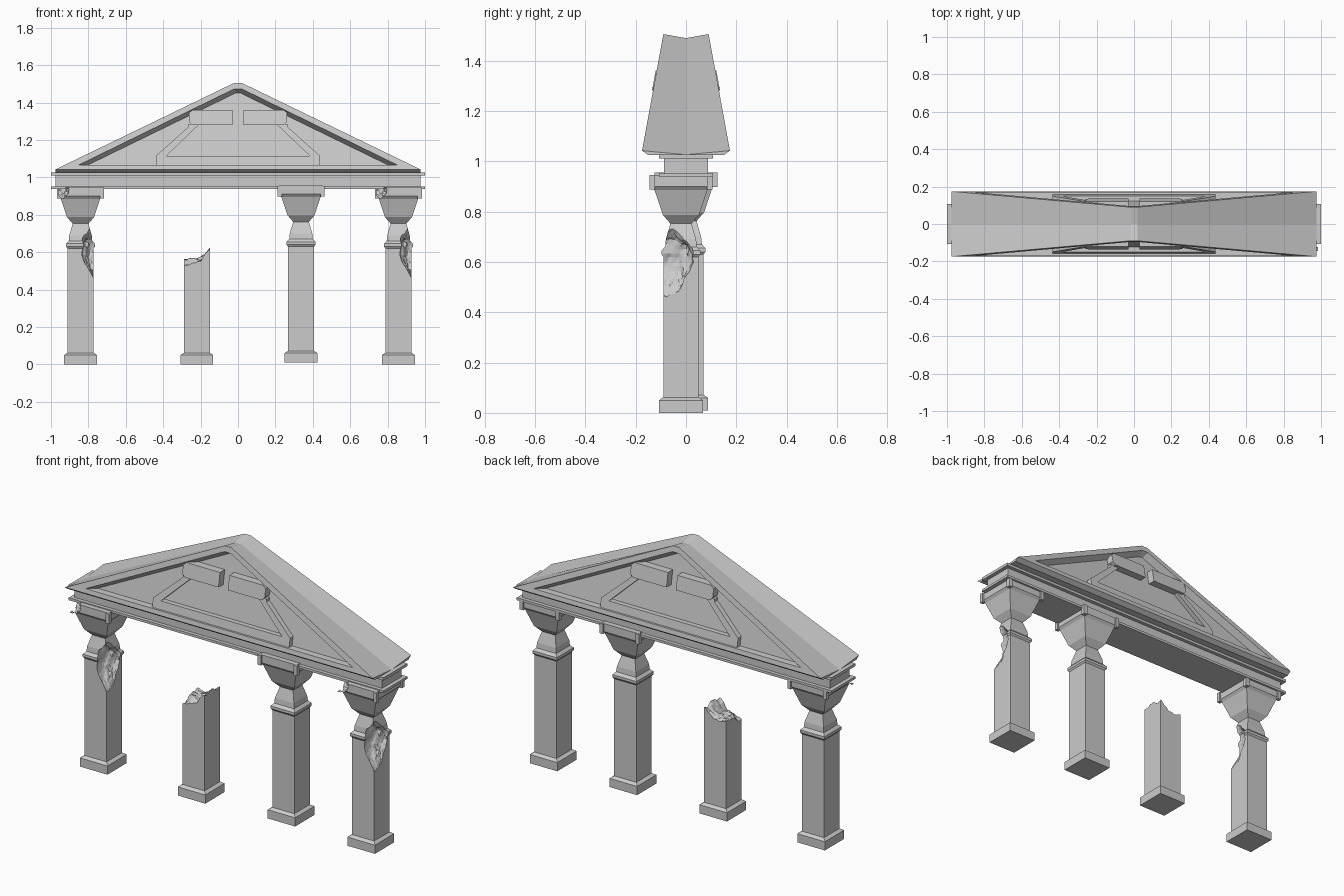
import bpy, bmesh
from mathutils import Vector, noise

if "Cube" in bpy.data.objects:
    bpy.data.objects.remove(bpy.data.objects["Cube"])


def finish(name, bm, loc=(0, 0, 0)):
    bmesh.ops.recalc_face_normals(bm, faces=bm.faces)
    me = bpy.data.meshes.new(name)
    bm.to_mesh(me)
    bm.free()
    ob = bpy.data.objects.new(name, me)
    ob.location = loc
    bpy.context.collection.objects.link(ob)
    return ob


def add_box(bm, x0, x1, y0, y1, z0, z1):
    vs = bmesh.ops.create_cube(bm, size=1)["verts"]
    for v in vs:
        v.co = Vector(((x0 + x1) / 2 + v.co.x * (x1 - x0),
                       (y0 + y1) / 2 + v.co.y * (y1 - y0),
                       (z0 + z1) / 2 + v.co.z * (z1 - z0)))


def square_stack(bm, profile):
    """Closed square tower through (half width, height) pairs."""
    rings = [[bm.verts.new((sx * h, sy * h, z)) for sx, sy in
              ((-1, -1), (1, -1), (1, 1), (-1, 1))] for h, z in profile]
    for a, b in zip(rings, rings[1:]):
        for i in range(4):
            j = (i + 1) % 4
            bm.faces.new((a[i], a[j], b[j], b[i]))
    bm.faces.new(rings[0][::-1])
    bm.faces.new(rings[-1])


def cut(ob, cutter):
    mod = ob.modifiers.new("break", 'BOOLEAN')
    mod.operation = 'DIFFERENCE'
    mod.solver = 'EXACT'
    mod.use_self = True
    mod.object = cutter
    cutter.hide_render = True
    bpy.context.view_layer.objects.active = ob
    bpy.ops.object.modifier_apply(modifier=mod.name)
    bpy.data.objects.remove(cutter)


def rock(center, radii, seed):
    """Noisy ellipsoid cutter, narrower towards the bottom."""
    bm = bmesh.new()
    bmesh.ops.create_icosphere(bm, subdivisions=4, radius=1)
    for v in bm.verts:
        n = v.co.copy()
        k = 1 + 0.16 * noise.noise(n * 2.5 + Vector((seed, 0, 0))) + 0.07 * noise.noise(n * 7)
        taper = 1 + 0.25 * min(n.z, 0.4)
        v.co = Vector((center[0] + n.x * radii[0] * k * taper,
                       center[1] + n.y * radii[1] * k * taper,
                       center[2] + n.z * radii[2] * k))
    return finish("cutter", bm)


BASE = [(.0875, 0), (.0875, .05), (.07, .062)]
COLUMN = BASE + [(.07, .62), (.077, .63), (.077, .645), (.063, .66), (.06, .69),
                 (.042, .752), (.072, .787), (.105, .885), (.117, .9), (.117, .946)]


def column(name):
    bm = bmesh.new()
    square_stack(bm, COLUMN)
    # corner posts of the capital slab
    for sx in (-.114, .114):
        for sy in (-.114, .114):
            add_box(bm, sx - .011, sx + .011, sy - .011, sy + .011, .888, .945)
    return finish(name, bm)


# outer columns: bitten shaft corner and chipped capital
left = column("left_column")
cut(left, rock((.085, -.055, .60), (.075, .105, .13), 3))
cut(left, rock((-.112, -.118, .925), (.05, .05, .04), 8))
right = left.copy()
right.name = "right_column"
bpy.context.collection.objects.link(right)
left.location = (-.842, -.02, 0)
right.location = (.858, -.02, 0)

# intact column
column("intact_column").location = (.337, 0, .01)

# broken stump: a jagged block removes the upper shaft
bm = bmesh.new()
square_stack(bm, BASE + [(.07, .75)])
stump = finish("broken_column", bm)
bm = bmesh.new()
bmesh.ops.create_grid(bm, x_segments=18, y_segments=18, size=.1)
for v in bm.verts:
    x, y = v.co.x, v.co.y
    z = .562 + .045 * min(max((x - .02) / .045, 0), 1) - .035 * min(max((-x - y - .06) / .06, 0), 1)
    v.co.z = z + .022 * noise.noise(Vector((x * 22, y * 22, 4))) + .01 * noise.noise(Vector((x * 60, y * 60, 1)))
top = bmesh.ops.extrude_face_region(bm, geom=bm.faces[:])["geom"]
for v in [g for g in top if isinstance(g, bmesh.types.BMVert)]:
    v.co.z = .9
cut(stump, finish("cutter", bm))
stump.location = (-.22, -.02, 0)

# entablature: beam between two thin ledges
bm = bmesh.new()
add_box(bm, -1, 1, -.108, .108, .937, .951)
add_box(bm, -.977, .977, -.087, .087, .95, 1.012)
add_box(bm, -1, 1, -.108, .108, 1.01, 1.026)
finish("entablature", bm)


def face_y(z):
    """Leaning front plane of the pediment."""
    return -.175 + .085 * (z - 1.04) / .465


# pediment: leaning gable with recessed panel on both faces
bm = bmesh.new()
outer = [(-.977, 1.042), (-.02, 1.505), (.02, 1.505), (.977, 1.042)]
inner = [(-.85, 1.067), (-.02, 1.473), (.02, 1.473), (.85, 1.067)]
panel = [(-.80, 1.067), (-.01, 1.452), (.01, 1.452), (.80, 1.067)]
valley = [bm.verts.new((x, 0, z - .016)) for x, z in outer]
for s in (1, -1):
    o = [bm.verts.new((x, s * face_y(z), z)) for x, z in outer]
    i = [bm.verts.new((x, s * face_y(z), z)) for x, z in inner]
    p = [bm.verts.new((x, s * (face_y(z) + .04), z)) for x, z in panel]
    for k in range(4):
        m = (k + 1) % 4
        bm.faces.new((o[k], o[m], i[m], i[k]))
        bm.faces.new((i[k], i[m], p[m], p[k]))
        if k < 3:
            bm.faces.new((o[k], o[m], valley[m], valley[k]))
    bm.faces.new(p)
    u = [bm.verts.new((x, s * -.15, 1.024)) for x in (-.977, .977)]
    bm.faces.new((o[0], o[3], u[1], u[0]))
    bm.faces.new((u[0], u[1], valley[3], valley[0]))
    bm.faces.new((o[0], u[0], valley[0]))
    bm.faces.new((o[3], u[1], valley[3]))
finish("pediment", bm)


def relief(name, outline, out, s):
    """Raised shape on the pediment panel; out = distance behind the front plane."""
    bm = bmesh.new()
    a = [bm.verts.new((x, s * (face_y(z) + out), z)) for x, z in outline]
    b = [bm.verts.new((x, s * (face_y(z) + .06), z)) for x, z in outline]
    bm.faces.new(a)
    bm.faces.new(b[::-1])
    for k in range(len(a)):
        m = (k + 1) % len(a)
        bm.faces.new((a[k], a[m], b[m], b[k]))
    finish(name, bm)


# relief frame and two blocks, front and back
half = [(.435, 1.066), (.435, 1.118), (.265, 1.27), (.265, 1.285), (.205, 1.285), (.385, 1.113)]
block = [(.03, 1.28), (.245, 1.28), (.262, 1.297), (.262, 1.345), (.245, 1.36), (.03, 1.36)]
for s, side in ((1, "front"), (-1, "back")):
    relief(side + "_relief_frame", half + [(-x, z) for x, z in half[::-1]], .012, s)
    for m in (1, -1):
        relief(side + "_relief_block", [(m * x, z) for x, z in block], -.004, s)
